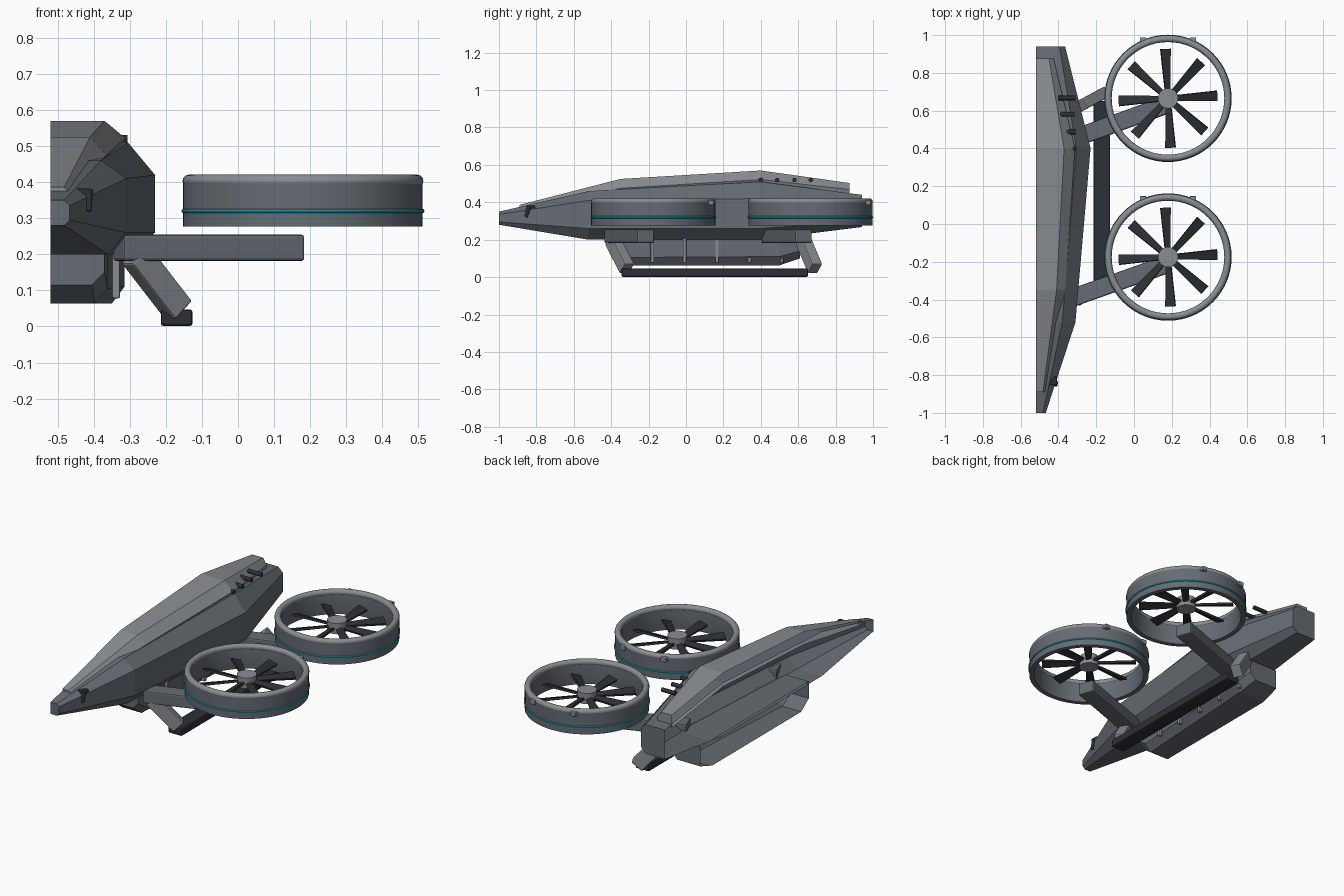
import bpy, bmesh, math
from mathutils import Vector, Matrix

if "Cube" in bpy.data.objects:
    bpy.data.objects.remove(bpy.data.objects["Cube"])

CUT = -0.52  # the body is a half shell, open on this plane


def mat(name, r, g, b):
    m = bpy.data.materials.new(name)
    m.diffuse_color = (r, g, b, 1)
    m.use_nodes = True
    m.node_tree.nodes["Principled BSDF"].inputs["Base Color"].default_value = m.diffuse_color
    return m


BODY = mat("body_grey", 0.13, 0.15, 0.17)
LIGHT = mat("light_grey", 0.25, 0.27, 0.29)
DARK = mat("dark", 0.025, 0.03, 0.035)
CYAN = mat("cyan", 0.02, 0.40, 0.50)


def finish(name, bm, material, bevel=0, smooth=False):
    bmesh.ops.recalc_face_normals(bm, faces=bm.faces)
    me = bpy.data.meshes.new(name)
    bm.to_mesh(me)
    bm.free()
    ob = bpy.data.objects.new(name, me)
    bpy.context.collection.objects.link(ob)
    me.materials.append(material)
    if bevel:
        b = ob.modifiers.new("bevel", "BEVEL")
        b.width, b.segments = bevel, 2
    if smooth:
        bpy.ops.object.select_all(action="DESELECT")
        ob.select_set(True)
        bpy.context.view_layer.objects.active = ob
        bpy.ops.object.shade_smooth_by_angle(angle=math.radians(35))
    return ob


def loft(name, sections, material):
    """Open strip through (y, [(x, z)...]) sections with capped ends."""
    bm = bmesh.new()
    rings = [[bm.verts.new((x, y, z)) for x, z in pts] for y, pts in sections]
    for a, b in zip(rings, rings[1:]):
        for i in range(len(a) - 1):
            bm.faces.new((a[i], a[i + 1], b[i + 1], b[i]))
    bm.faces.new(rings[0])
    bm.faces.new(rings[-1])
    return finish(name, bm, material)


def beam(name, a, b, width, height, material, bevel=0.006):
    """Box running from a to b; width is across, height is the other way."""
    a, b = Vector(a), Vector(b)
    d = (b - a).normalized()
    side = d.cross(Vector((0, 0, 1)))
    side = side.normalized() if side.length > 0.01 else Vector((1, 0, 0))
    rot = Matrix((d, side, side.cross(d))).transposed().to_4x4()
    bm = bmesh.new()
    bmesh.ops.create_cube(bm, size=1)
    bm.transform(Matrix.Translation((a + b) / 2) @ rot
                 @ Matrix.Diagonal(((b - a).length, width, height, 1)))
    return finish(name, bm, material, bevel)


def revolve(name, profile, centre, material, n=64):
    """Closed (r, z) profile turned about a vertical axis."""
    bm = bmesh.new()
    rings = [[bm.verts.new((centre[0] + r * math.cos(t), centre[1] + r * math.sin(t), z))
              for r, z in profile] for t in (2 * math.pi * k / n for k in range(n))]
    m = len(profile)
    for k in range(n):
        a, b = rings[k], rings[(k + 1) % n]
        for i in range(m):
            j = (i + 1) % m
            bm.faces.new((a[i], a[j], b[j], b[i]))
    return finish(name, bm, material, smooth=True)


def rod(name, a, b, r1, r2, material, n=16):
    a, b = Vector(a), Vector(b)
    bm = bmesh.new()
    bmesh.ops.create_cone(bm, cap_ends=True, segments=n, radius1=r1, radius2=r2, depth=(b - a).length)
    bm.transform(Matrix.Translation((a + b) / 2) @ (b - a).to_track_quat("Z", "Y").to_matrix().to_4x4())
    return finish(name, bm, material, smooth=True)


# Main hull: y, top z, top x, side x, side z high, side z low, bottom x, bottom z
hull = [(-1.0, .35, -.482, -.467, .335, .295, -.482, .28),
        (-.52, .46, -.38, -.31, .41, .26, -.36, .20),
        (.40, .51, -.305, -.23, .42, .26, -.31, .20),
        (.94, .44, -.395, -.365, .41, .30, -.395, .268)]
loft("hull", [(y, [(CUT, zt), (xt, zt), (xs, zh), (xs, zl), (xb, zb), (CUT, zb)])
              for y, zt, xt, xs, zh, zl, xb, zb in hull], BODY)

# Raised spine on top: y, top z, top x, edge x, edge z, foot x, foot z
spine = [(-.89, .386, -.482, -.47, .374, -.475, .36),
         (-.35, .525, -.41, -.365, .475, -.38, .45),
         (.40, .57, -.37, -.312, .522, -.325, .49),
         (.875, .503, -.45, -.425, .468, -.43, .43)]
loft("spine_cover", [(y, [(CUT, zt), (xt, zt), (xe, ze), (xf, zf), (CUT, zf)])
                     for y, zt, xt, xe, ze, xf, zf in spine], LIGHT)

# Belly pod: y, side x, chamfer z, bottom z
pod = [(-.40, -.37, .15, .115), (-.33, -.362, .105, .063),
       (.50, -.315, .11, .063), (.61, -.335, .14, .10)]
loft("belly_pod", [(y, [(CUT, .215), (x, .215), (x, zc), (x - .035, zb), (CUT, zb)])
                   for y, x, zc, zb in pod], BODY)
for i in range(5):
    y = -.18 + i * .173
    beam(f"pod_rib_{i}", (-.338, y, .078), (-.338, y, .21), .022, .018, LIGHT, .004)

# Skid rail and its struts
beam("skid_rail", (-.17, -.345, .024), (-.17, .652, .024), .088, .046, DARK, .008)
beam("front_skid_strut", (-.285, -.395, .20), (-.165, -.315, .045), .06, .075, LIGHT)
beam("rear_skid_strut", (-.285, .625, .20), (-.165, .69, .045), .06, .075, LIGHT)

# Dark vent rods along the spine edge
for i, (x, y, half) in enumerate([(-.32, .40, .014), (-.335, .487, .026), (-.353, .58, .037), (-.355, .667, .044)]):
    rod(f"vent_rod_{i}", (x - half, y, .519), (x + half, y, .519), .012, .012, DARK)

# Nose sensor
beam("nose_sensor_bar", (-.455, -.83, .372), (-.407, -.83, .372), .045, .022, DARK, .005)
rod("nose_sensor_pin", (-.415, -.84, .378), (-.413, -.855, .32), .013, .007, DARK)


def blades(name, c):
    """Eight pitched, flared blades."""
    bm = bmesh.new()
    for k in range(8):
        res = bmesh.ops.create_cube(bm, size=1)["verts"]
        for v in res:
            tip = v.co.x > 0
            v.co = Vector((.262 if tip else .045, v.co.y * (.056 if tip else .03), v.co.z * .012))
        m = (Matrix.Translation((c[0], c[1], .352)) @ Matrix.Rotation(math.radians(3 + 45 * k), 4, "Z")
             @ Matrix.Rotation(math.radians(18), 4, "X"))
        bmesh.ops.transform(bm, matrix=m, verts=res)
    return finish(name, bm, DARK)


def circle_profile(R, z, r, n):
    return [(R + r * math.cos(2 * math.pi * k / n), z + r * math.sin(2 * math.pi * k / n)) for k in range(n)]


# Ducted fans with arms
for label, c, root, tip in [("front", (.18, -.175), (-.332, -.393, .218), (.17, -.215, .218)),
                            ("rear", (.18, .665), (-.332, .448, .218), (.17, .63, .218))]:
    beam(f"{label}_arm", root, tip, .095, .073, BODY, .008)
    revolve(f"{label}_duct", [(.332, .277), (.332, .402), (.302, .402), (.298, .34), (.305, .277)], c, BODY)
    revolve(f"{label}_duct_lip", circle_profile(.316, .403, .018, 12), c, LIGHT)
    revolve(f"{label}_light_ring", circle_profile(.331, .32, .006, 8), c, CYAN)
    rod(f"{label}_hub", (*c, .325), (*c, .388), .053, .053, LIGHT, 32)
    blades(f"{label}_blades", c)
    for i, dx in enumerate((-.132, .132)):
        beam(f"{label}_duct_lug_{i}", (c[0] + dx - .017, c[1] + .306, .398),
             (c[0] + dx + .017, c[1] + .306, .398), .034, .026, LIGHT, .005)
